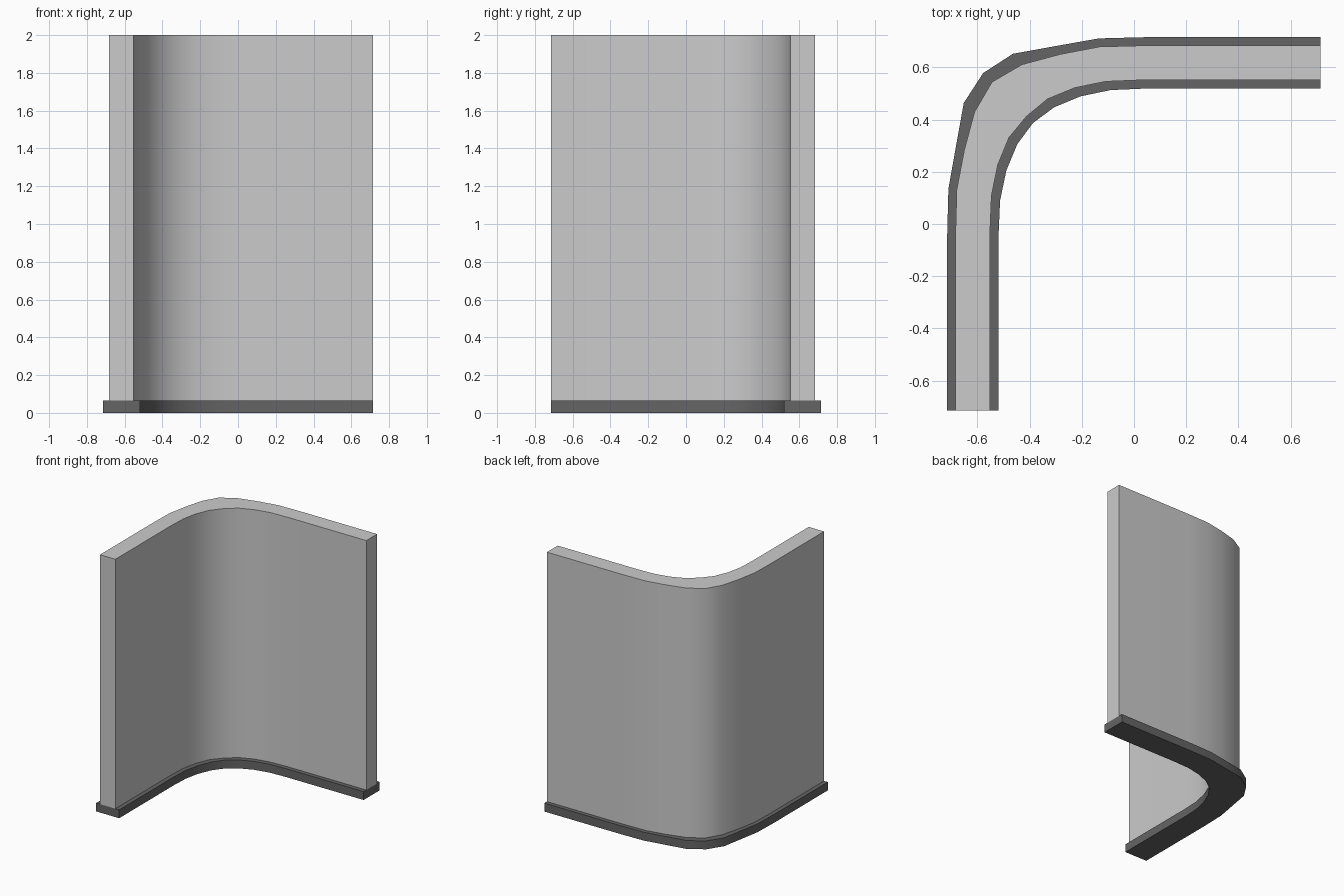
import bpy, bmesh
from math import radians

if "Cube" in bpy.data.objects:
    bpy.data.objects.remove(bpy.data.objects["Cube"])


def mirrored(half):
    # Half a curve up to the bend, reflected across the diagonal
    return half + [(-y, -x) for x, y in reversed(half[:-1])]


def curved_strip(name, outer, inner, z0, z1, grey):
    outer, inner = mirrored(outer), mirrored(inner)
    bm = bmesh.new()
    rings = [[bm.verts.new((x, y, z)) for x, y in line]
             for line, z in ((outer, z0), (inner, z0), (inner, z1), (outer, z1))]
    for a, b in zip(rings, rings[1:] + rings[:1]):
        for i in range(len(outer) - 1):
            bm.faces.new((a[i], a[i + 1], b[i + 1], b[i]))
    for end in (0, -1):
        bm.faces.new([r[end] for r in rings])
    bmesh.ops.recalc_face_normals(bm, faces=bm.faces)
    mesh = bpy.data.meshes.new(name)
    bm.to_mesh(mesh)
    bm.free()
    obj = bpy.data.objects.new(name, mesh)
    bpy.context.collection.objects.link(obj)
    if grey is not None:
        mat = bpy.data.materials.new(name + "_grey")
        mat.diffuse_color = (grey, grey, grey, 1)
        mat.use_nodes = True
        mat.node_tree.nodes["Principled BSDF"].inputs["Base Color"].default_value = mat.diffuse_color
        mesh.materials.append(mat)
    bpy.ops.object.select_all(action='DESELECT')
    obj.select_set(True)
    bpy.context.view_layer.objects.active = obj
    bpy.ops.object.shade_smooth_by_angle(angle=radians(30))
    return obj


E = -0.715  # open ends of the corner piece

# Tall wall panel
curved_strip(
    "curved_wall",
    [(-.684, E), (-.684, -.05), (-.679, .132), (-.65, .284), (-.611, .429), (-.544, .544)],
    [(-.552, E), (-.552, -.04), (-.546, .108), (-.522, .226), (-.479, .331), (-.412, .412)],
    0.065, 2.0, None)

# Skirting plinth, wider than the wall on both sides
curved_strip(
    "base_plinth",
    [(-.716, E), (-.716, -.06), (-.711, .134), (-.682, .298), (-.652, .464), (-.578, .578)],
    [(-.519, E), (-.519, -.045), (-.513, .09), (-.489, .205), (-.447, .306), (-.387, .387)],
    0.0, 0.065, 0.13)
